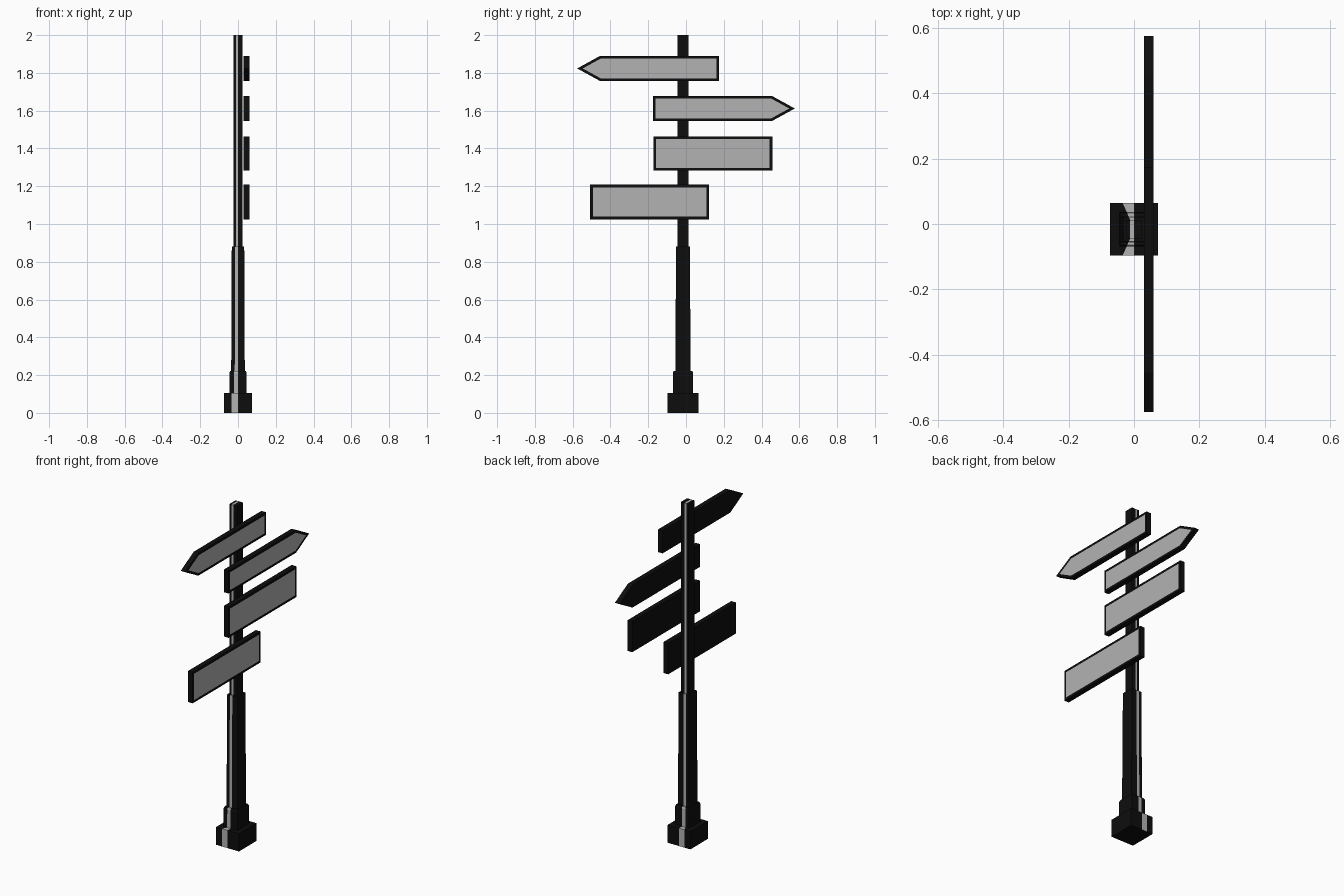
import bpy, bmesh

if "Cube" in bpy.data.objects:
    bpy.data.objects.remove(bpy.data.objects["Cube"])


def make_mat(name, v):
    m = bpy.data.materials.new(name)
    m.diffuse_color = (v, v, v, 1)
    m.use_nodes = True
    m.node_tree.nodes["Principled BSDF"].inputs["Base Color"].default_value = m.diffuse_color
    return m


BLACK = make_mat("black_paint", 0.004)
GREY = make_mat("light_grey", 0.45)


def finish(bm, name):
    bmesh.ops.recalc_face_normals(bm, faces=bm.faces)
    mesh = bpy.data.meshes.new(name)
    bm.to_mesh(mesh)
    bm.free()
    mesh.materials.append(BLACK)
    mesh.materials.append(GREY)
    obj = bpy.data.objects.new(name, mesh)
    bpy.context.collection.objects.link(obj)


# Stepped post: rectangular rings (half x, half y, z), with a light strip
# running up the front and back faces
CY = -0.016
rings = [(0.074, 0.081, 0), (0.074, 0.081, 0.105),
         (0.046, 0.053, 0.105), (0.045, 0.053, 0.212), (0.042, 0.049, 0.222),
         (0.036, 0.040, 0.222), (0.033, 0.037, 0.88),
         (0.024, 0.028, 0.88), (0.024, 0.028, 2.0)]
bm = bmesh.new()
loops = []
for hx, hy, z in rings:
    xs = (-hx, -0.48 * hx, 0, hx)
    pts = [(x, CY - hy) for x in xs] + [(x, CY + hy) for x in reversed(xs)]
    loops.append([bm.verts.new((x, y, z)) for x, y in pts])
for a, b in zip(loops, loops[1:]):
    for i in range(8):
        j = (i + 1) % 8
        f = bm.faces.new((a[i], a[j], b[j], b[i]))
        f.material_index = 1 if i in (1, 5) else 0
for loop, strip in ((loops[0], 0), (loops[-1], 1)):
    for i in range(3):
        f = bm.faces.new((loop[i], loop[i + 1], loop[6 - i], loop[7 - i]))
        f.material_index = strip if i == 1 else 0
finish(bm, "post")


# Sign boards: outline in the YZ plane, extruded along x, framed light panel
def sign(name, outline, x0=0.03, x1=0.06):
    bm = bmesh.new()
    back = bm.faces.new([bm.verts.new((x0, y, z)) for y, z in outline])
    ext = bmesh.ops.extrude_face_region(bm, geom=[back], use_keep_orig=True)["geom"]
    front = [g for g in ext if isinstance(g, bmesh.types.BMFace)][0]
    for v in front.verts:
        v.co.x = x1
    bmesh.ops.recalc_face_normals(bm, faces=bm.faces)
    bmesh.ops.inset_individual(bm, faces=[front], thickness=0.014,
                               use_even_offset=True)
    front.material_index = 1
    finish(bm, name)


def arrow(z0, z1, d):
    return [(-0.175 * d, z0), (0.455 * d, z0), (0.576 * d, (z0 + z1) / 2),
            (0.455 * d, z1), (-0.175 * d, z1)]


def board(y0, y1, z0, z1):
    return [(y0, z0), (y1, z0), (y1, z1), (y0, z1)]


sign("arrow_sign_top", arrow(1.757, 1.89, -1))
sign("arrow_sign_second", arrow(1.545, 1.678, 1))
sign("board_sign_upper", board(-0.173, 0.457, 1.283, 1.464))
sign("board_sign_lower", board(-0.507, 0.123, 1.025, 1.208))
